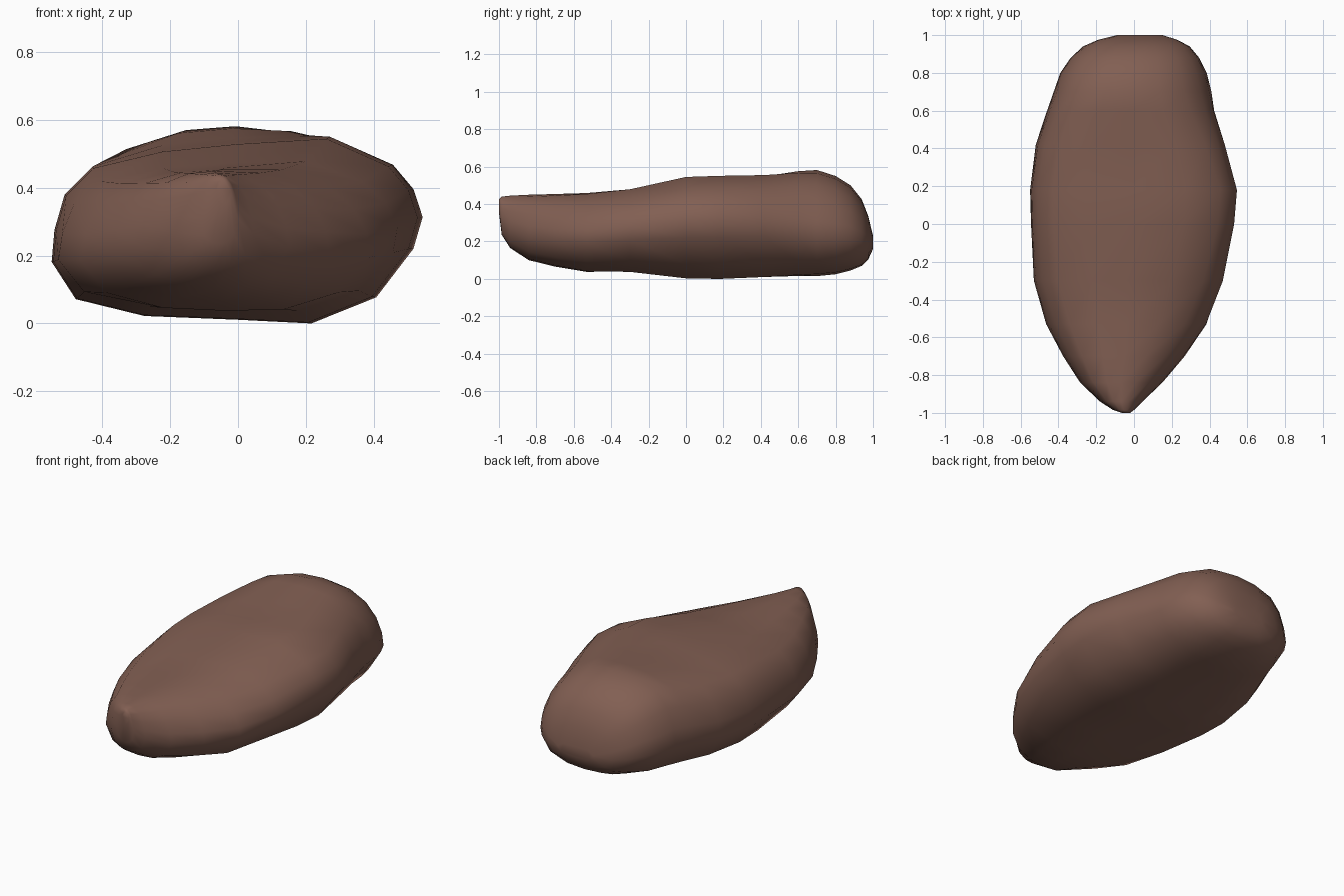
import bpy, bmesh

# Normalised cross-sections (u: -1 left .. 1 right, v: 0 bottom .. 1 top)
MID = [(-1, .33), (-.985, .5), (-.93, .69), (-.78, .84), (-.4, .93), (0, .97), (.5, 1), (.84, .85),
       (.95, .72), (1, .57), (.95, .4), (.75, .14), (.4, 0), (0, .02), (-.5, .04), (-.87, .13)]
END = [(-1, .37), (-.96, .55), (-.86, .75), (-.68, .9), (-.35, .98), (0, 1), (.35, .97), (.66, .86),
       (.86, .7), (.97, .52), (1, .36), (.8, .13), (.4, .02), (0, 0), (-.4, .02), (-.8, .13)]

# Stations along the stone: y, left x, right x, bottom z, top z, share of MID section
STATIONS = [
    (-1.00, -.065, -.02, .36, .43, 0), (-.985, -.11, .00, .24, .445, 0),
    (-.94, -.18, .045, .17, .45, 0), (-.84, -.285, .15, .105, .455, 0),
    (-.70, -.375, .27, .07, .46, .1), (-.53, -.465, .39, .04, .468, .3),
    (-.30, -.53, .475, .04, .488, .7), (0.0, -.545, .53, .008, .55, 1),
    (.18, -.55, .545, .005, .556, 1), (.42, -.52, .485, .012, .565, .7),
    (.60, -.46, .43, .018, .585, .25), (.70, -.425, .41, .02, .587, 0),
    (.80, -.39, .385, .03, .555, 0), (.88, -.335, .345, .05, .505, 0),
    (.94, -.27, .295, .075, .43, 0), (.975, -.19, .23, .11, .34, 0),
    (1.00, -.09, .15, .165, .235, 0)]

# Loft the rings into one closed stone
bm = bmesh.new()
rings = []
for y, xl, xr, zb, zt, w in STATIONS:
    ring = []
    for (mu, mv), (eu, ev) in zip(MID, END):
        u, v = eu + (mu - eu) * w, ev + (mv - ev) * w
        ring.append(bm.verts.new(((xl + xr) / 2 + u * (xr - xl) / 2, y, zb + v * (zt - zb))))
    rings.append(ring)
n = len(MID)
for a, b in zip(rings, rings[1:]):
    for i in range(n):
        j = (i + 1) % n
        bm.faces.new((a[i], a[j], b[j], b[i]))
bm.faces.new(rings[0])
bm.faces.new(rings[-1])
bmesh.ops.recalc_face_normals(bm, faces=bm.faces)
low = min(v.co.z for v in bm.verts)
for v in bm.verts:
    v.co.z -= low
for f in bm.faces:
    f.smooth = True

mesh = bpy.data.meshes.new("stone")
bm.to_mesh(mesh)
bm.free()
stone = bpy.data.objects.new("stone", mesh)
bpy.context.collection.objects.link(stone)

# Single brown colour
brown = bpy.data.materials.new("warm brown")
brown.diffuse_color = (.223, .115, .086, 1)
mesh.materials.append(brown)
